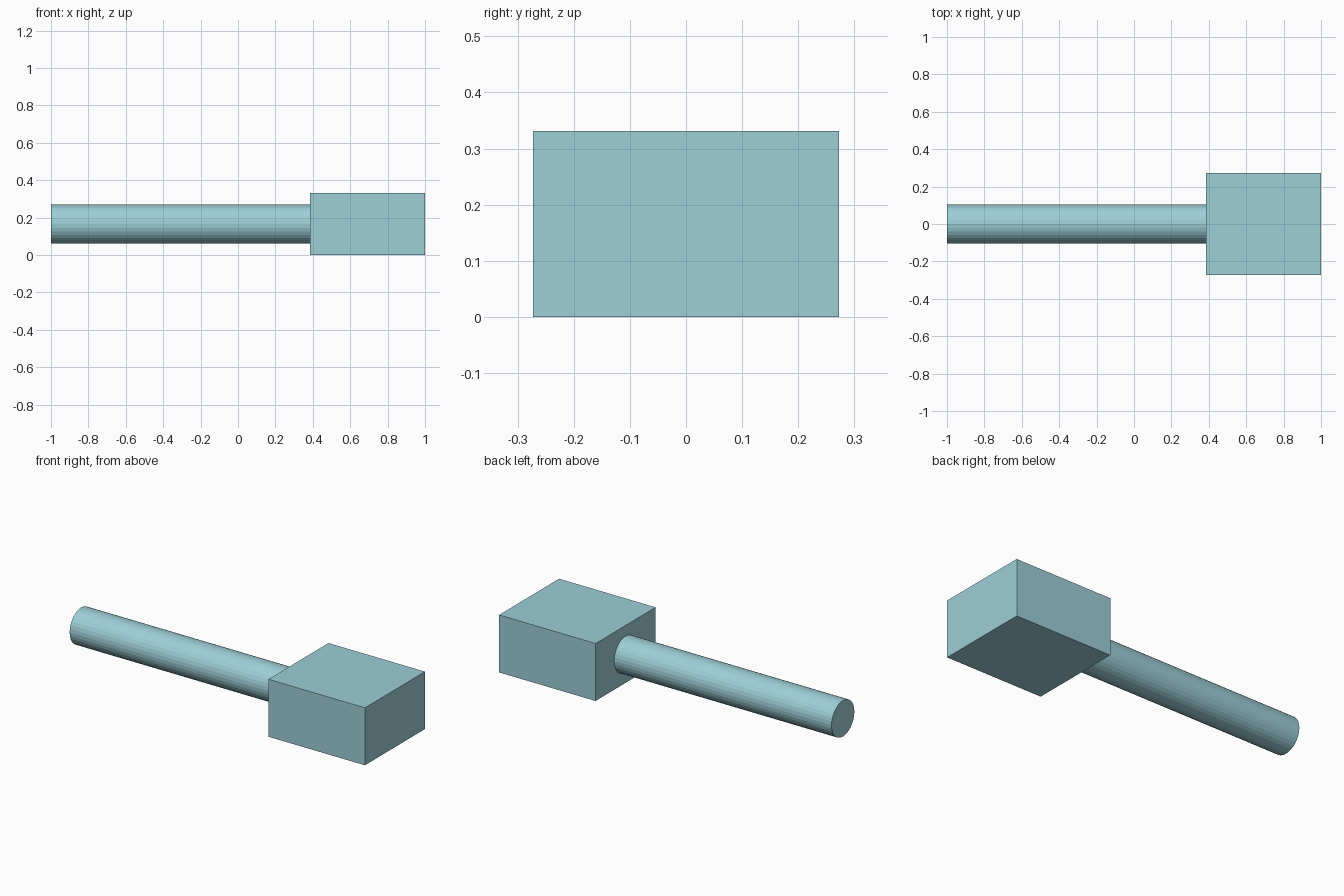
import bpy, math

if "Cube" in bpy.data.objects:
    bpy.data.objects.remove(bpy.data.objects["Cube"])

mat = bpy.data.materials.new("pale teal")
mat.diffuse_color = (0.34, 0.62, 0.68, 1)
mat.use_nodes = True
mat.node_tree.nodes["Principled BSDF"].inputs["Base Color"].default_value = mat.diffuse_color

X0, X1, WIDTH, HEIGHT = 0.385, 1.0, 0.546, 0.331
MID_Z = HEIGHT / 2

# block head
bpy.ops.mesh.primitive_cube_add(size=1, location=((X0 + X1) / 2, 0, MID_Z))
head = bpy.context.object
head.name = "head_block"
head.scale = (X1 - X0, WIDTH, HEIGHT)
bpy.ops.object.transform_apply(location=False, rotation=False, scale=True)
head.data.materials.append(mat)

# round handle, meeting the inner face of the head
length = X0 + 1.0
bpy.ops.mesh.primitive_cylinder_add(vertices=32, radius=0.104, depth=length,
                                    location=(-1 + length / 2, 0, MID_Z),
                                    rotation=(0, math.pi / 2, 0))
handle = bpy.context.object
handle.name = "handle"
handle.data.materials.append(mat)
